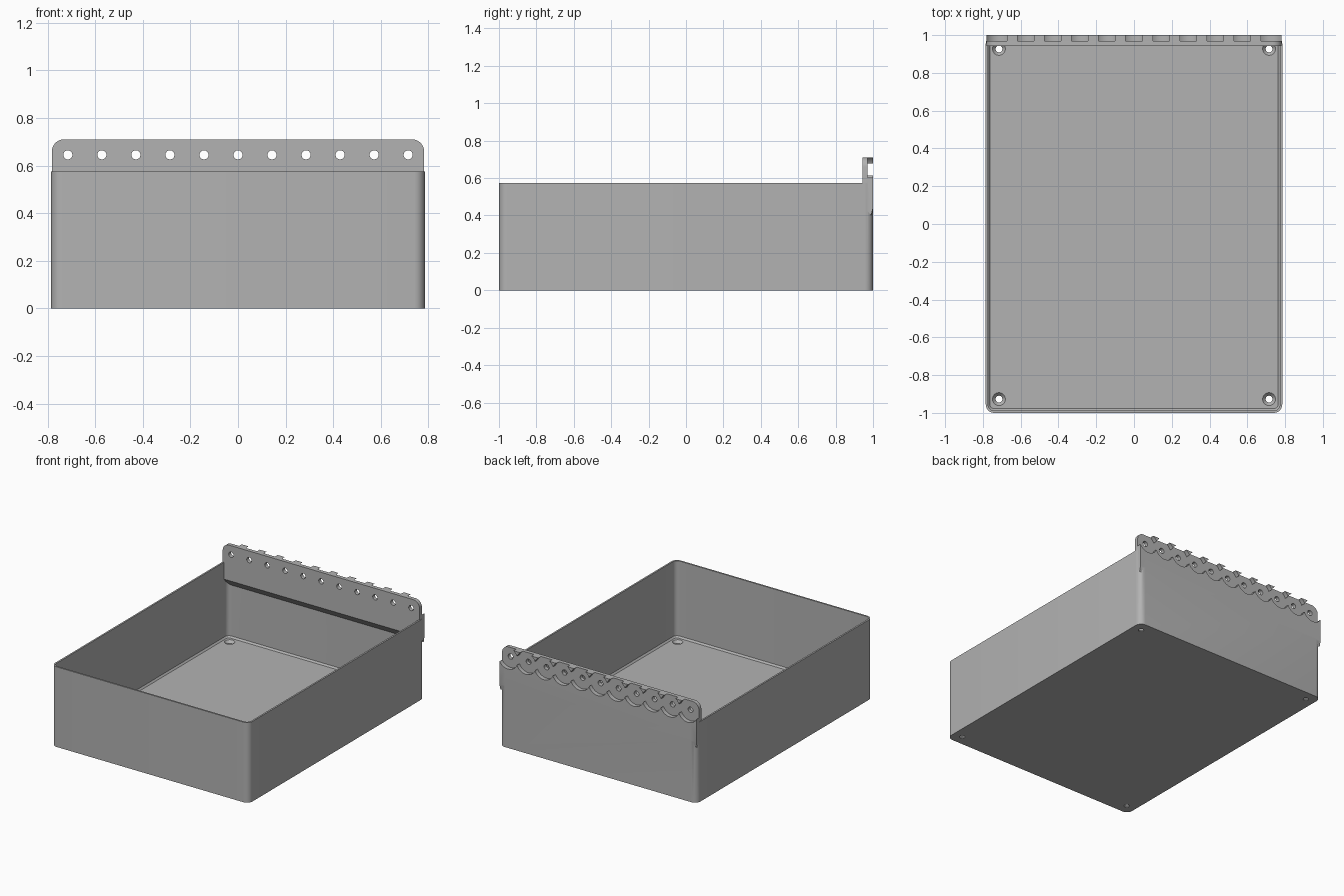
import bpy, bmesh, math
from mathutils import Matrix, Vector

if "Cube" in bpy.data.objects:
    bpy.data.objects.remove(bpy.data.objects["Cube"])

WIDTH, DEPTH, HEIGHT = 0.785, 1.0, 0.575    # half width, half depth, wall height
WALL, FLOOR, CORNER = 0.012, 0.025, 0.045
FLANGE_FRONT, FLANGE_TOP, RECESS_Y = 0.943, 0.71, 0.97
HOLE_Z, PITCH = 0.645, 0.143

grey = bpy.data.materials.new("plain grey")
grey.use_nodes = True
colour = (0.45, 0.45, 0.45, 1)
grey.diffuse_color = colour
grey.node_tree.nodes["Principled BSDF"].inputs["Base Color"].default_value = colour


def make_object(name, bm):
    bmesh.ops.recalc_face_normals(bm, faces=bm.faces)
    mesh = bpy.data.meshes.new(name)
    bm.to_mesh(mesh)
    bm.free()
    mesh.materials.append(grey)
    obj = bpy.data.objects.new(name, mesh)
    bpy.context.collection.objects.link(obj)
    return obj


def rounded_loop(bm, inset, z, steps=8):
    """Ring of vertices round a rectangle with rounded corners."""
    r = max(CORNER - inset, 0.012)
    cx, cy = WIDTH - inset - r, DEPTH - inset - r
    ring = []
    for quarter, (sx, sy) in enumerate([(1, 1), (-1, 1), (-1, -1), (1, -1)]):
        for i in range(steps + 1):
            a = (quarter + i / steps) * math.pi / 2
            ring.append(bm.verts.new((sx * cx + r * math.cos(a), sy * cy + r * math.sin(a), z)))
    return ring


def add_cylinder(bm, centre, r1, r2, length, along_y=False):
    turn = Matrix.Rotation(math.pi / 2, 4, "X") if along_y else Matrix()
    bmesh.ops.create_cone(bm, cap_ends=True, segments=48, radius1=r1, radius2=r2,
                          depth=length, matrix=Matrix.Translation(Vector(centre)) @ turn)


def combine(target, other, operation):
    mod = target.modifiers.new(other.name, "BOOLEAN")
    mod.operation, mod.object, mod.solver = operation, other, "EXACT"
    bpy.context.view_layer.objects.active = target
    bpy.ops.object.modifier_apply(modifier=mod.name)
    bpy.data.objects.remove(other)


# Open tray with a small slope where the walls meet the floor
bm = bmesh.new()
rings = [rounded_loop(bm, inset, z) for inset, z in
         [(0, 0), (0, HEIGHT), (WALL, HEIGHT), (WALL, FLOOR + 0.012), (WALL + 0.010, FLOOR)]]
for low, high in zip(rings, rings[1:]):
    for i in range(len(low)):
        j = (i + 1) % len(low)
        bm.faces.new((low[i], low[j], high[j], high[i]))
bm.faces.new(rings[0])
bm.faces.new(rings[-1])
tray = make_object("tray", bm)

# Rear flange with sloped underside and rounded top corners
bm = bmesh.new()
side = [(FLANGE_FRONT, FLANGE_TOP), (DEPTH, FLANGE_TOP), (DEPTH, 0.44),
        (0.99, 0.40), (FLANGE_FRONT, 0.455)]
end = bm.faces.new([bm.verts.new((-0.782, y, z)) for y, z in side])
grown = bmesh.ops.extrude_face_region(bm, geom=[end], use_keep_orig=True)["geom"]
bmesh.ops.translate(bm, verts=[v for v in grown if isinstance(v, bmesh.types.BMVert)],
                    vec=(2 * 0.782, 0, 0))
top_ends = [e for e in bm.edges if all(v.co.z > 0.7 for v in e.verts)
            and abs(e.verts[0].co.x - e.verts[1].co.x) < 0.01]
bmesh.ops.bevel(bm, geom=top_ends, offset=0.05, segments=8, profile=0.5, affect="EDGES")
combine(tray, make_object("flange", bm), "UNION")

# Overlapping round recesses on the flange's rear, cut in two alternating sets
for start in (-5, -4):
    bm = bmesh.new()
    for i in range(start, 6, 2):
        add_cylinder(bm, (i * PITCH, RECESS_Y + 0.05, HOLE_Z), 0.0785, 0.0785, 0.1, True)
    combine(tray, make_object("recess_cutter", bm), "DIFFERENCE")

# Row of flange holes and the four floor holes
bm = bmesh.new()
for i in range(-5, 6):
    add_cylinder(bm, (i * PITCH, 0.96, HOLE_Z), 0.019, 0.019, 0.2, True)
corners = [(x, y) for x in (-0.715, 0.715) for y in (-0.927, 0.927)]
for x, y in corners:
    add_cylinder(bm, (x, y, 0), 0.018, 0.018, 0.15)
combine(tray, make_object("hole_cutter", bm), "DIFFERENCE")

# Countersinks round the floor holes
bm = bmesh.new()
for x, y in corners:
    add_cylinder(bm, (x, y, 0.017), 0.018, 0.036, 0.02)
combine(tray, make_object("countersink_cutter", bm), "DIFFERENCE")

# Smooth the round surfaces, keep the edges sharp
bpy.ops.object.select_all(action="DESELECT")
tray.select_set(True)
bpy.context.view_layer.objects.active = tray
bpy.ops.object.shade_smooth_by_angle(angle=math.radians(30))
